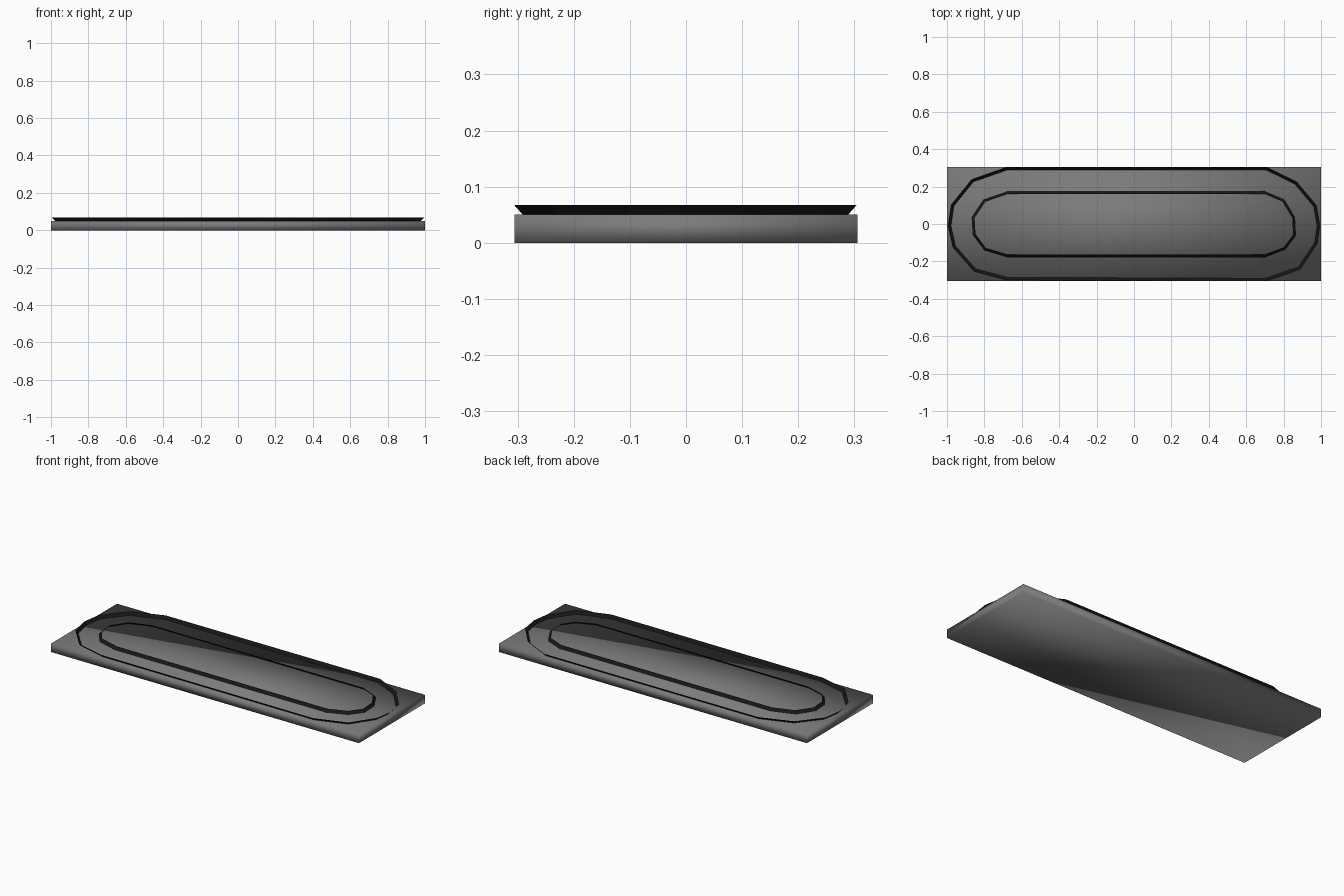
import bpy
from mathutils import Vector

if "Cube" in bpy.data.objects:
    bpy.data.objects.remove(bpy.data.objects["Cube"])


def paint(obj, name, value):
    mat = bpy.data.materials.new(name)
    mat.diffuse_color = (value, value, value, 1)
    mat.use_nodes = True
    mat.node_tree.nodes["Principled BSDF"].inputs["Base Color"].default_value = mat.diffuse_color
    obj.data.materials.append(mat)


def inset(points, dist):
    """Mitred inward offset of a counter-clockwise loop."""
    out = []
    n = len(points)
    for i in range(n):
        p = Vector(points[i])
        a = (p - Vector(points[i - 1])).normalized()
        b = (Vector(points[(i + 1) % n]) - p).normalized()
        na, nb = Vector((-a.y, a.x)), Vector((-b.y, b.x))
        out.append(p + (na + nb) * dist / (1 + na.dot(nb)))
    return out


def barrier(name, lower, upper, z0, z1):
    """Thin leaning wall between a lower and an upper loop."""
    n = len(lower)
    verts = [(p[0], p[1], z0) for p in lower] + [(p[0], p[1], z1) for p in upper]
    faces = [(i, (i + 1) % n, n + (i + 1) % n, n + i) for i in range(n)]
    mesh = bpy.data.meshes.new(name)
    mesh.from_pydata(verts, [], faces)
    obj = bpy.data.objects.new(name, mesh)
    bpy.context.collection.objects.link(obj)
    paint(obj, name + "_black", 0.008)
    return obj


# Ground slab, softly shaded
bpy.ops.mesh.primitive_cube_add(size=1, location=(0, 0, 0.025))
slab = bpy.context.object
slab.name = "track_slab"
slab.scale = (2, 0.612, 0.05)
bpy.ops.object.transform_apply(location=False, rotation=False, scale=True)
bpy.ops.object.shade_smooth()
paint(slab, "asphalt_grey", 0.2)

# Outer wall, flaring outward at the top
outer = [(0.70, -0.306), (0.888, -0.243), (0.98, -0.105), (0.994, -0.01),
         (0.975, 0.10), (0.87, 0.225), (0.71, 0.304), (-0.68, 0.304),
         (-0.868, 0.238), (-0.977, 0.103), (-0.994, -0.01), (-0.968, -0.125),
         (-0.855, -0.253), (-0.68, -0.300)]
barrier("outer_wall", inset(outer, 0.017), outer, 0.048, 0.067)

# Inner wall, leaning toward the infield
inner = [(0.70, -0.181), (0.812, -0.138), (0.868, -0.063), (0.863, 0.037),
         (0.806, 0.133), (0.70, 0.178), (-0.675, 0.178), (-0.806, 0.133),
         (-0.870, 0.037), (-0.864, -0.060), (-0.802, -0.143), (-0.675, -0.181)]
barrier("inner_wall", inner, inset(inner, 0.017), 0.048, 0.067)
